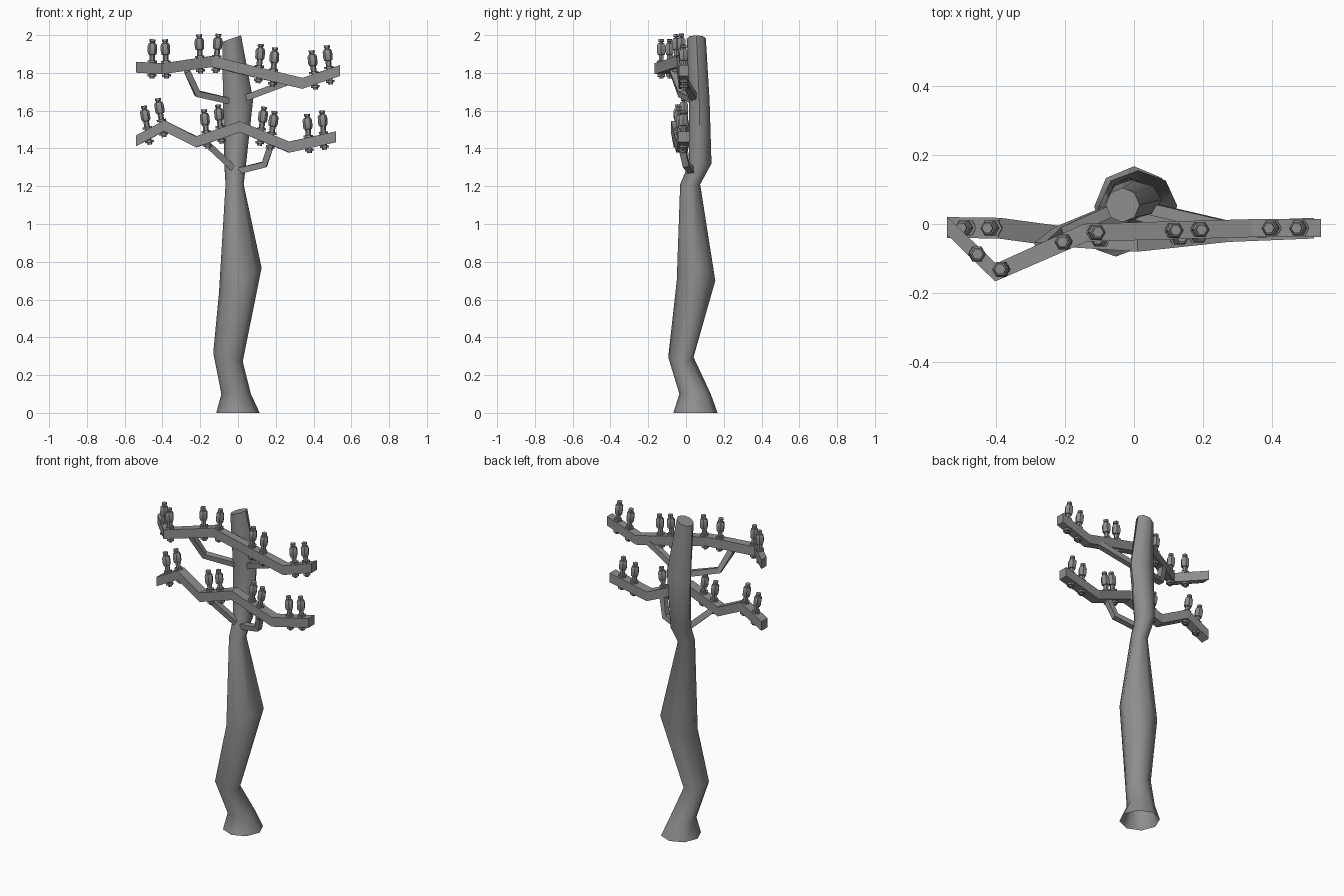
import bpy, bmesh, math
from mathutils import Vector

if "Cube" in bpy.data.objects:
    bpy.data.objects.remove(bpy.data.objects["Cube"])

# Dark grey used by every part
grey = bpy.data.materials.new("dark_grey")
grey.diffuse_color = (.27, .27, .27, 1)
grey.use_nodes = True
grey.node_tree.nodes["Principled BSDF"].inputs["Base Color"].default_value = grey.diffuse_color


def loft(name, rings, smooth=None, open_bottom=False):
    """Skin a list of equal-sized vertex rings and cap the ends."""
    bm = bmesh.new()
    rows = [[bm.verts.new(p) for p in ring] for ring in rings]
    n = len(rows[0])
    for a, b in zip(rows, rows[1:]):
        for i in range(n):
            j = (i + 1) % n
            bm.faces.new((a[i], a[j], b[j], b[i]))
    if not open_bottom:
        bm.faces.new(rows[0][::-1])
    bm.faces.new(rows[-1])
    bmesh.ops.recalc_face_normals(bm, faces=bm.faces)
    mesh = bpy.data.meshes.new(name)
    bm.to_mesh(mesh)
    bm.free()
    mesh.materials.append(grey)
    ob = bpy.data.objects.new(name, mesh)
    bpy.context.collection.objects.link(ob)
    if smooth:
        bpy.ops.object.select_all(action='DESELECT')
        ob.select_set(True)
        bpy.context.view_layer.objects.active = ob
        bpy.ops.object.shade_smooth_by_angle(angle=math.radians(smooth))
    return ob


def trunk_ring(cx, cy, z, rx, ry, tilt):
    ring = []
    for i in range(8):
        a = i * math.pi / 4
        dx = rx * math.cos(a)
        ring.append((cx + dx, cy + ry * math.sin(a), z + tilt * dx))
    return ring


def beam(name, path, width, height):
    """Plank with vertical sides, mitred in plan along the path."""
    pts = [Vector(p) for p in path]
    rings = []
    for i, p in enumerate(pts):
        d = pts[min(i + 1, len(pts) - 1)] - pts[max(i - 1, 0)]
        n = Vector((-d.y, d.x, 0)).normalized()
        if i in (0, len(pts) - 1):
            n = Vector((0, 1, 0))
        s, u = n * width / 2, Vector((0, 0, height / 2))
        rings.append([p - s - u, p + s - u, p + s + u, p - s + u])
    return loft(name, rings)


def brace(name, path, size):
    """Square strut following a bent path."""
    pts = [Vector(p) for p in path]
    rings = []
    for i, p in enumerate(pts):
        d = (pts[min(i + 1, len(pts) - 1)] - pts[max(i - 1, 0)]).normalized()
        s = d.cross(Vector((0, 1, 0))).normalized()
        u = s.cross(d)
        rings.append([p + (s * a + u * b) * size / 2
                      for a, b in ((-1, -1), (1, -1), (1, 1), (-1, 1))])
    return loft(name, rings)


def insulator(name, path, x):
    """Turned insulator with pin and nut, placed on a beam at x."""
    pts = [Vector(p) for p in path]
    for a, b in zip(pts, pts[1:]):
        if a.x <= x <= b.x:
            break
    base = a.lerp(b, (x - a.x) / (b.x - a.x))
    lean = -0.3 * (b.z - a.z) / (b.x - a.x)
    axis = Vector((lean, 0, 1)).normalized()
    side = Vector((axis.z, 0, -axis.x))
    profile = [(-.055, .013), (-.045, .013), (-.045, .023), (-.032, .023),
               (-.032, .013), (.028, .013), (.028, .025), (.040, .025),
               (.040, .015), (.070, .015), (.072, .021), (.084, .025),
               (.120, .025), (.131, .019), (.133, .012), (.138, .012),
               (.140, .016), (.153, .016)]
    rings = [[base + axis * h + (side * math.cos(t) + Vector((0, 1, 0)) * math.sin(t)) * r
              for t in (k * math.pi / 3 for k in range(6))] for h, r in profile]
    return loft(name, rings, smooth=35)


# Crooked trunk-like pole
loft("pole", [trunk_ring(*r) for r in (
    (0.0, .05, 0, .115, .117, 0),
    (-.01, .048, .10, .078, .083, 0),
    (-.053, -.027, .295, .078, .067, -.3),
    (.012, .053, .70, .113, .102, .6),
    (-.018, .022, 1.21, .048, .053, 0),
    (-.015, .075, 1.32, .058, .06, 0),
    (0, .07, 1.65, .080, .055, .1),
    (-.033, .055, 1.982, .049, .05, .35))], smooth=50, open_bottom=True)

# Crooked cross arms
upper = [(-.54, -.005, 1.83), (-.40, -.14, 1.822), (-.14, -.025, 1.86),
         (.34, -.012, 1.745), (.54, -.012, 1.812)]
lower = [(-.54, -.01, 1.44), (-.39, -.012, 1.52), (-.22, -.035, 1.435),
         (.01, -.05, 1.515), (.27, -.022, 1.407), (.52, -.012, 1.462)]
beam("upper_arm", upper, .052, .058)
beam("lower_arm", lower, .06, .058)

# Bent braces from pole to arms
brace("upper_left_brace", [(-.27, -.07, 1.81), (-.215, -.025, 1.69), (-.04, .05, 1.65)], .034)
brace("upper_right_brace", [(.02, .05, 1.66), (.30, -.015, 1.765)], .034)
brace("lower_left_brace", [(-.17, -.035, 1.43), (-.015, .03, 1.285)], .034)
brace("lower_right_brace", [(0, .03, 1.28), (.14, .0, 1.315), (.18, -.03, 1.435)], .034)

# Insulators along both arms
for label, path, xs in (
        ("upper", upper, (-.455, -.38, -.2, -.115, .11, .185, .405, .485)),
        ("lower", lower, (-.475, -.40, -.165, -.09, .12, .175, .375, .455))):
    for i, x in enumerate(xs):
        insulator(f"{label}_insulator_{i + 1}", path, x)
